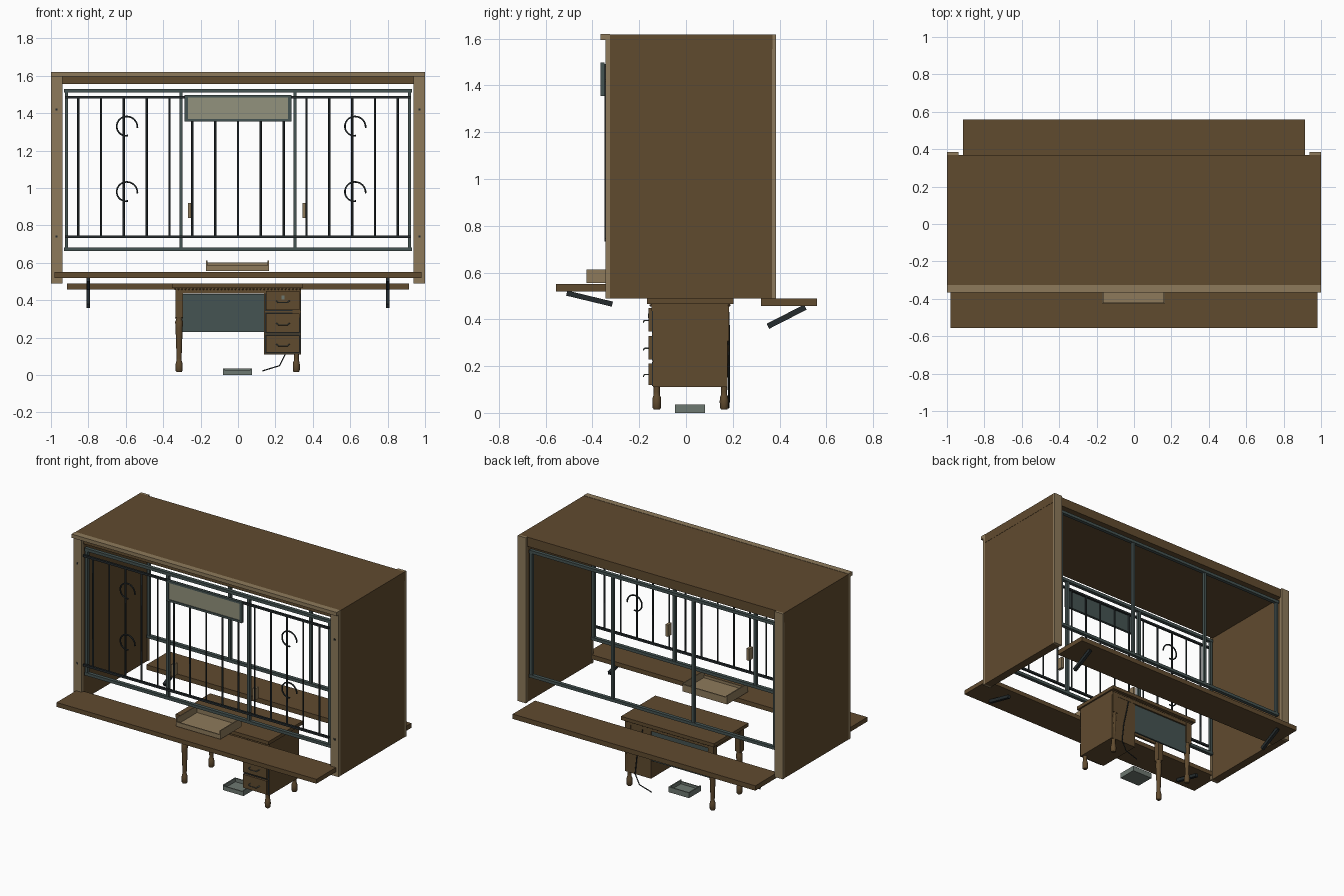
import bpy, bmesh, math
from mathutils import Vector

if "Cube" in bpy.data.objects:
    bpy.data.objects.remove(bpy.data.objects["Cube"])

def mat(name, c):
    m = bpy.data.materials.new(name)
    m.diffuse_color = (*c, 1)
    m.use_nodes = True
    m.node_tree.nodes["Principled BSDF"].inputs["Base Color"].default_value = m.diffuse_color
    return m

WOOD = mat("dark wood", (0.118, 0.070, 0.028))
TRIM = mat("light wood", (0.27, 0.195, 0.105))
TEAL = mat("grey green metal", (0.06, 0.088, 0.085))
IRON = mat("black iron", (0.018, 0.024, 0.026))
PLATE = mat("pale sign panel", (0.29, 0.29, 0.205))
GREY = mat("grey metal", (0.155, 0.19, 0.165))

def finish(name, bm, m):
    me = bpy.data.meshes.new(name)
    bm.to_mesh(me)
    bm.free()
    me.materials.append(m)
    ob = bpy.data.objects.new(name, me)
    bpy.context.collection.objects.link(ob)
    return ob

def box(name, x, y, z, m):
    """Box from (min, max) ranges."""
    bm = bmesh.new()
    bmesh.ops.create_cube(bm, size=1)
    for v in bm.verts:
        v.co = [a[0] if c < 0 else a[1] for a, c in zip((x, y, z), v.co)]
    return finish(name, bm, m)

def rod(name, pts, r, m, res=1):
    """Round bar along a path."""
    cu = bpy.data.curves.new(name, 'CURVE')
    cu.dimensions = '3D'
    cu.bevel_depth = r
    cu.bevel_resolution = res
    cu.use_fill_caps = True
    s = cu.splines.new('POLY')
    s.points.add(len(pts) - 1)
    for p, q in zip(s.points, pts):
        p.co = (*q, 1)
    cu.materials.append(m)
    ob = bpy.data.objects.new(name, cu)
    bpy.context.collection.objects.link(ob)
    return ob

def lathe(name, cx, cy, prof, m, n=12):
    """Turned part from a (radius, height) profile."""
    bm = bmesh.new()
    rings = [[bm.verts.new((cx + r * math.cos(2 * math.pi * i / n),
                            cy + r * math.sin(2 * math.pi * i / n), z))
              for i in range(n)] for r, z in prof]
    for a, b in zip(rings, rings[1:]):
        for i in range(n):
            f = bm.faces.new((a[i], a[(i + 1) % n], b[(i + 1) % n], b[i]))
            f.smooth = True
    bm.faces.new(rings[-1])
    bm.faces.new(rings[0][::-1])
    return finish(name, bm, m)

def strut(name, x, a, b, w, m):
    """Flat bracket arm in the yz plane from a to b."""
    a, b = Vector((0, *a)), Vector((0, *b))
    d = b - a
    ob = box(name, (-0.01, 0.01), (-d.length / 2, d.length / 2), (-w / 2, w / 2), m)
    ob.location = (a + b) / 2 + Vector((x, 0, 0))
    ob.rotation_euler.x = math.atan2(d.z, d.y)
    return ob

# booth shell
box("roof", (-1, 1), (-0.325, 0.37), (1.555, 1.618), WOOD)
box("roof_front_trim", (-1, 1), (-0.365, -0.325), (1.595, 1.62), TRIM)
for s, side in ((-1, "left"), (1, "right")):
    rng = lambda a, b: tuple(sorted((s * a, s * b)))
    box(side + "_wall", rng(0.942, 0.9985), (-0.325, 0.367), (0.49, 1.56), WOOD)
    box(side + "_front_post", rng(0.938, 1), (-0.345, -0.325), (0.49, 1.6), TRIM)
    box(side + "_back_post", rng(0.938, 1), (0.367, 0.385), (0.49, 1.618), TRIM)
    for z in (0.74, 1.42):
        box(side + "_post_screw", rng(0.964, 0.976), (-0.348, -0.344), (z - .006, z + .006), IRON)
    # shelf brackets
    strut(side + "_front_bracket", s * 0.8, (-0.51, 0.512), (-0.315, 0.465), 0.022, IRON)
    strut(side + "_back_bracket", s * 0.8, (0.51, 0.452), (0.35, 0.37), 0.024, IRON)

# shelves
box("front_shelf", (-0.98, 0.98), (-0.555, -0.325), (0.52, 0.55), WOOD)
box("back_shelf", (-0.915, 0.915), (0.32, 0.56), (0.457, 0.49), WOOD)

# window frames, front and back
for nm, y in (("front", -0.315), ("back", 0.352)):
    for z in (0.672, 1.52):
        box(nm + "_window_rail", (-0.93, 0.93), (y - .012, y + .012), (z - .01, z + .01), TEAL)
    for x in (-0.917, -0.305, 0.305, 0.917):
        box(nm + "_window_mullion", (x - .009, x + .009), (y - .01, y + .01), (0.672, 1.52), TEAL)

# iron grille
for z in (0.74, 1.485):
    box("grille_rail", (-0.925, 0.925), (-0.349, -0.335), (z - .007, z + .007), IRON)
for i in range(-7, 8):
    x = i * 0.122
    rod("grille_bar", [(x, -0.342, 0.74), (x, -0.342, 1.485)], 0.0062, IRON)
for cx in (-0.597, 0.623):
    for cz in (1.327, 0.977):
        pts = []
        for k in range(19):
            t = k / 18
            a, r = math.radians(-5 + 285 * t), 0.06 - 0.013 * t
            pts.append((cx + r * math.cos(a), -0.342, cz + r * math.sin(a)))
        rod("grille_scroll", pts, 0.005, IRON)

# window pulls
for x in (-0.256, 0.356):
    box("window_pull", (x - .01, x + .01), (-0.34, -0.3), (0.84, 0.92), TRIM)

# sign board
box("sign_back", (-0.28, 0.28), (-0.357, -0.349), (1.36, 1.495), TEAL)
box("sign_panel", (-0.266, 0.266), (-0.362, -0.356), (1.37, 1.485), PLATE)
for z in (1.3625, 1.4905):
    box("sign_frame_rail", (-0.285, 0.285), (-0.366, -0.348), (z - .007, z + .007), TEAL)
for x in (-0.276, 0.276):
    box("sign_frame_side", (x - .009, x + .009), (-0.366, -0.348), (1.356, 1.497), TEAL)

# counter tray
box("tray_floor", (-0.17, 0.165), (-0.425, -0.2), (0.555, 0.567), TRIM)
box("tray_front", (-0.17, 0.165), (-0.425, -0.417), (0.56, 0.585), TRIM)
box("tray_back", (-0.17, 0.165), (-0.208, -0.2), (0.56, 0.602), TRIM)
for x in (-0.17, 0.158):
    box("tray_side", (x, x + 0.007), (-0.425, -0.2), (0.56, 0.613), TRIM)

# desk top and apron
box("desk_top", (-0.353, 0.348), (-0.167, 0.203), (0.466, 0.49), WOOD)
for y in (-0.14, 0.172):
    box("desk_apron", (-0.33, 0.335), (y - .007, y + .007), (0.435, 0.468), WOOD)
box("desk_side_apron", (-0.33, -0.316), (-0.14, 0.172), (0.435, 0.468), WOOD)

# beaded moulding under the desk top
bm = bmesh.new()
for i in range(36):
    for y in (-0.15, 0.185):
        g = bmesh.ops.create_icosphere(bm, subdivisions=1, radius=0.006)
        bmesh.ops.translate(bm, verts=g["verts"], vec=(-0.337 + i * 0.0191, y, 0.46))
finish("desk_beading", bm, WOOD)

# desk legs: square block above a turned, tapered leg with a foot
prof = [(.013, .015), (.018, .022), (.019, .05), (.017, .068), (.013, .078), (.013, .09),
        (.014, .11), (.019, .25), (.021, .285), (.016, .295), (.021, .31)]
for x in (-0.315, 0.312):
    for y in (-0.125, 0.163):
        lathe("desk_leg", x, y, prof, WOOD)
        box("desk_leg_block", (x - .02, x + .02), (y - .02, y + .02), (0.308, 0.467), WOOD)

# drawer pedestal
box("pedestal", (0.14, 0.337), (-0.142, 0.177), (0.11, 0.467), WOOD)
for z0, z1 in ((0.347, 0.448), (0.228, 0.328), (0.12, 0.212)):
    box("drawer_front", (0.15, 0.328), (-0.16, -0.14), (z0, z1), WOOD)
    box("drawer_gap", (0.144, 0.334), (-0.145, -0.141), (z0 - .005, z1 + .005), IRON)
    z = (z0 + z1) / 2 - 0.002
    rod("drawer_pull", [(0.205, -0.158, z), (0.207, -0.178, z), (0.215, -0.182, z - .008),
                        (0.265, -0.182, z - .008), (0.273, -0.178, z), (0.275, -0.158, z)],
        0.003, GREY)
box("drawer_lock", (0.232, 0.248), (-0.163, -0.159), (0.405, 0.425), GREY)

# modesty panel
box("modesty_panel", (-0.3, 0.142), (0.16, 0.172), (0.23, 0.432), TEAL)

# cable down the back of the desk
rod("cable", [(0.2, 0.182, 0.43), (0.215, 0.184, 0.36), (0.24, 0.184, 0.25), (0.255, 0.184, 0.115),
              (0.222, 0.184, 0.05), (0.13, 0.182, 0.022)], 0.0035, IRON)

# foot pedal box
box("foot_box_floor", (-0.08, 0.075), (-0.048, 0.082), (0, 0.012), GREY)
box("foot_box_front", (-0.08, 0.075), (-0.048, -0.04), (0, 0.028), GREY)
box("foot_box_back", (-0.08, 0.075), (0.074, 0.082), (0, 0.036), GREY)
for x in (-0.08, 0.067):
    box("foot_box_side", (x, x + 0.008), (-0.048, 0.082), (0, 0.036), GREY)
